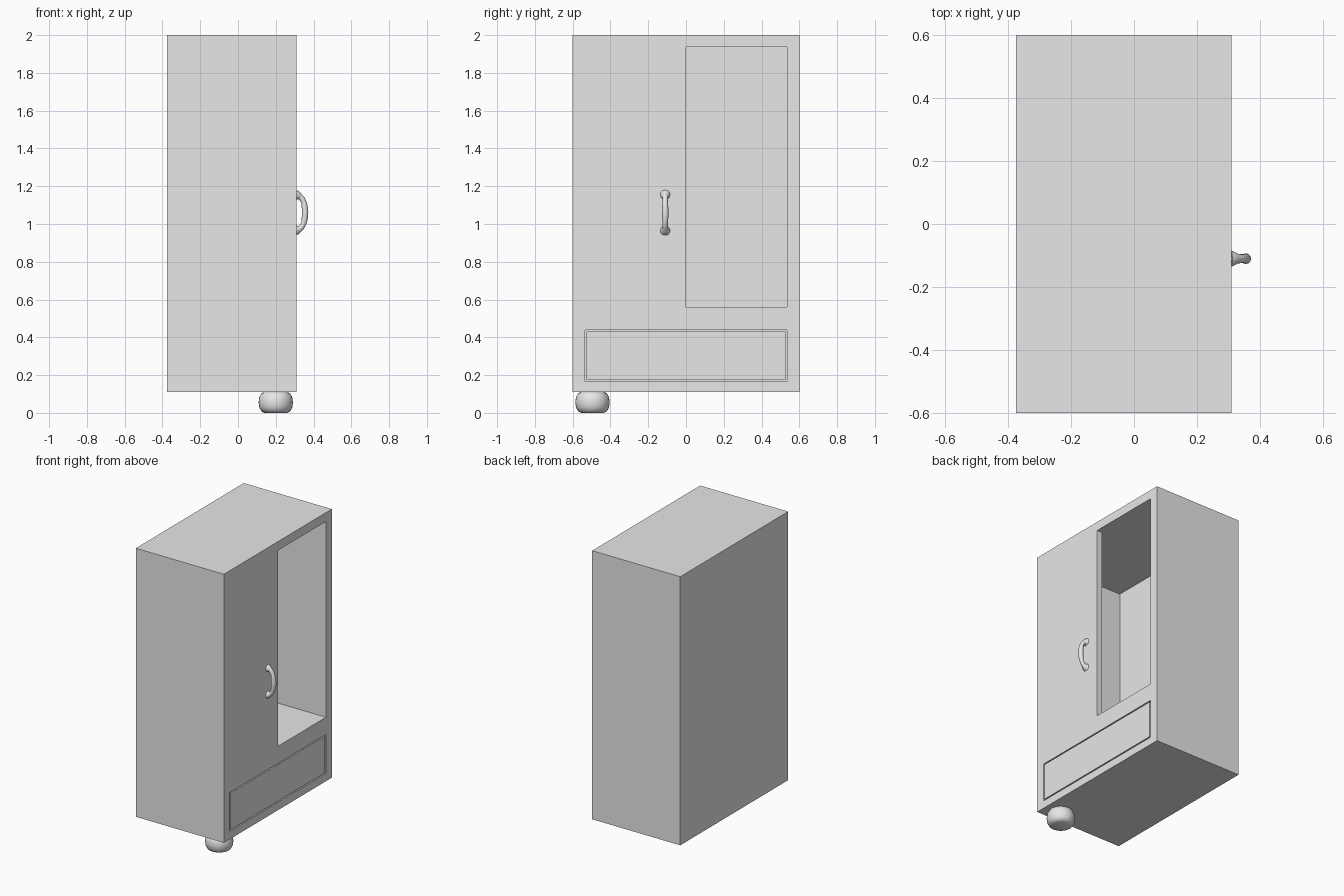
import bpy
import bmesh
import math

cube = bpy.data.objects.get("Cube")
if cube:
    bpy.data.objects.remove(cube, do_unlink=True)

grey = bpy.data.materials.new("plain_grey")
grey.use_nodes = True
colour = (0.8, 0.8, 0.8, 1)
grey.diffuse_color = colour
grey.node_tree.nodes["Principled BSDF"].inputs["Base Color"].default_value = colour


def add_object(name, data):
    obj = bpy.data.objects.new(name, data)
    bpy.context.collection.objects.link(obj)
    data.materials.append(grey)
    return obj


def activate(obj):
    bpy.ops.object.select_all(action="DESELECT")
    obj.select_set(True)
    bpy.context.view_layer.objects.active = obj


def prism(name, outline, bottom, top):
    """Extrude a plan outline from bottom to top."""
    bm = bmesh.new()
    face = bm.faces.new([bm.verts.new((x, y, bottom)) for x, y in outline])
    result = bmesh.ops.extrude_face_region(bm, geom=[face])
    for v in result["geom"]:
        if isinstance(v, bmesh.types.BMVert):
            v.co.z = top
    bmesh.ops.recalc_face_normals(bm, faces=bm.faces)
    mesh = bpy.data.meshes.new(name)
    bm.to_mesh(mesh)
    bm.free()
    return add_object(name, mesh)


def box(name, x0, x1, y0, y1, z0, z1):
    return prism(name, [(x0, y0), (x1, y0), (x1, y1), (x0, y1)], z0, z1)


def cut(target, cutter):
    cutter.hide_render = True
    mod = target.modifiers.new("cut", "BOOLEAN")
    mod.operation = "DIFFERENCE"
    mod.solver = "EXACT"
    mod.object = cutter
    activate(target)
    bpy.ops.object.modifier_apply(modifier=mod.name)
    bpy.data.objects.remove(cutter, do_unlink=True)


FRONT, BACK, HALF = 0.31, -0.375, 0.6
INNER = 0.535

# Cabinet: hollow behind the closed door, open on the other half
cabinet = box("cabinet", BACK, FRONT, -HALF, HALF, 0.11, 2)
hollow = [(-0.33, -INNER), (0.27, -INNER), (0.27, 0), (0.4, 0),
          (0.4, INNER), (-0.33, INNER)]
cut(cabinet, prism("hollow_cutter", hollow, 0.56, 1.937))
cut(cabinet, box("drawer_cutter", 0.27, 0.4, -INNER, INNER, 0.165, 0.438))

# Drawer front, flush with a thin gap around it
gap = 0.008
box("drawer", 0.26, FRONT, gap - INNER, INNER - gap, 0.165 + gap, 0.438 - gap)

# Bun foot, turned from a rounded profile
profile = [(0, 0), (0.06, 0), (0.076, 0.008), (0.087, 0.028), (0.091, 0.056),
           (0.087, 0.084), (0.076, 0.104), (0.06, 0.112), (0, 0.112)]
bm = bmesh.new()
verts = [bm.verts.new((r, 0, z)) for r, z in profile]
edges = [bm.edges.new(pair) for pair in zip(verts, verts[1:])]
bmesh.ops.spin(bm, geom=verts + edges, axis=(0, 0, 1), cent=(0, 0, 0),
               steps=32, angle=math.tau)
bmesh.ops.remove_doubles(bm, verts=bm.verts, dist=0.0001)
bmesh.ops.recalc_face_normals(bm, faces=bm.faces)
mesh = bpy.data.meshes.new("foot")
bm.to_mesh(mesh)
bm.free()
foot = add_object("foot", mesh)
foot.location = (0.2, -0.495, 0)

# Door handle: a bowed tube with flared ends, mirrored about its middle
half_path = [(0.305, 0.093, 0.028), (0.316, 0.09, 0.023), (0.33, 0.083, 0.015),
             (0.346, 0.06, 0.014), (0.353, 0.03, 0.016)]
path = half_path + [(0.355, 0, 0.017)] + [(x, -h, r) for x, h, r in reversed(half_path)]
curve = bpy.data.curves.new("handle", "CURVE")
curve.dimensions = "3D"
curve.bevel_depth = 1
curve.bevel_resolution = 4
curve.resolution_u = 4
curve.use_fill_caps = True
spline = curve.splines.new("BEZIER")
spline.bezier_points.add(len(path) - 1)
for point, (x, h, radius) in zip(spline.bezier_points, path):
    point.co = (x, -0.11, 1.06 + h)
    point.radius = radius
    point.handle_left_type = point.handle_right_type = "AUTO"
handle = add_object("handle", curve)
activate(handle)
bpy.ops.object.convert(target="MESH")

# Smooth the rounded parts only
for obj in (foot, handle):
    activate(obj)
    bpy.ops.object.shade_smooth_by_angle(angle=math.radians(40))
